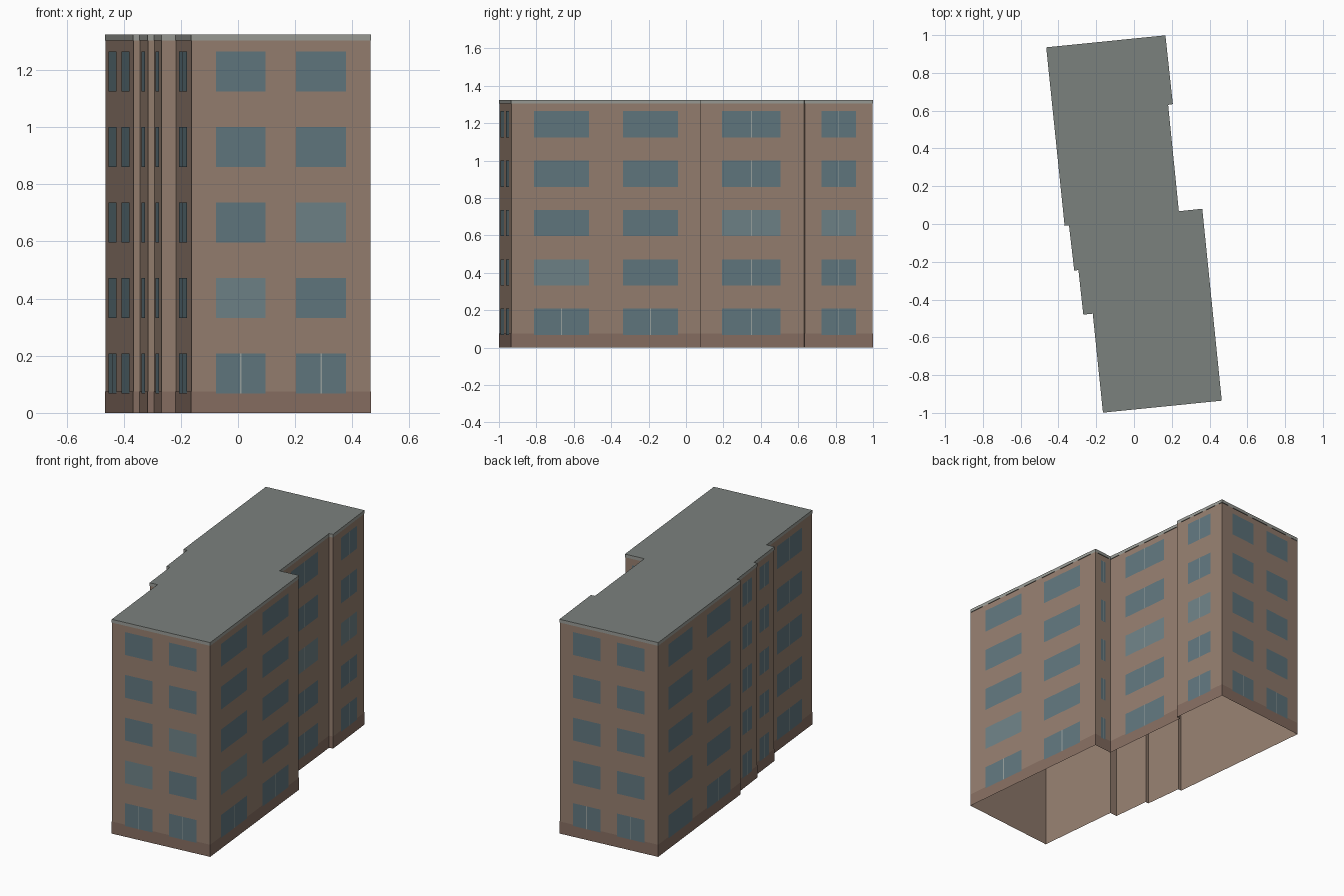
import bpy
from mathutils import Vector

if "Cube" in bpy.data.objects:
    bpy.data.objects.remove(bpy.data.objects["Cube"])

# Footprint, counter-clockwise from the front-left corner:
# corner x, y, and number of window columns on the wall that starts there
PLAN = [
    (-0.163, -0.997, 2), (0.463, -0.934, 2), (0.360, 0.079, 1), (0.236, 0.066, 1),
    (0.179, 0.632, 0), (0.204, 0.636, 1), (0.165, 0.997, 2), (-0.463, 0.934, 2),
    (-0.366, -0.008, 0), (-0.343, -0.005, 1), (-0.315, -0.245, 0),
    (-0.293, -0.242, 1), (-0.267, -0.478, 0), (-0.217, -0.473, 1),
]
CORNERS = [Vector((x, y, 0)) for x, y, n in PLAN]
N = len(CORNERS)
FLOORS, FLOOR_H, SILL, WIN_H = 5, 0.2643, 0.067, 0.141
BASE_TOP, WALL_TOP, TOP = 0.075, 1.304, 1.324
MARGIN, FILL = 0.032, 0.62
UP = Vector((0, 0, 1))


def material(name, rgb):
    m = bpy.data.materials.new(name)
    m.diffuse_color = (*[(c / 255) ** 2.2 for c in rgb], 1)
    m.use_nodes = True
    m.node_tree.nodes["Principled BSDF"].inputs["Base Color"].default_value = m.diffuse_color
    return m


def make(name, verts, faces, mats, indices=None):
    me = bpy.data.meshes.new(name)
    me.from_pydata([tuple(v) for v in verts], [], faces)
    for m in mats:
        me.materials.append(m)
    if indices:
        me.polygons.foreach_set("material_index", indices)
    me.update()
    ob = bpy.data.objects.new(name, me)
    bpy.context.collection.objects.link(ob)
    return ob


def outline(offset):
    """Footprint pushed outward by offset with mitred corners."""
    pts = []
    for i, p in enumerate(CORNERS):
        a = (p - CORNERS[i - 1]).normalized().cross(UP)
        b = (CORNERS[(i + 1) % N] - p).normalized().cross(UP)
        pts.append(p + (a + b) * offset / (1 + a.dot(b)))
    return pts


def band(name, offset, z0, z1, mats, lid=False):
    """Strip of wall around the footprint, optionally closed on top."""
    ring = outline(offset)
    verts = [p + UP * z0 for p in ring] + [p + UP * z1 for p in ring]
    faces = [(i, (i + 1) % N, N + (i + 1) % N, N + i) for i in range(N)]
    indices = [0] * N
    if lid:
        faces.append(tuple(range(N, 2 * N)))
        indices.append(1)
    return make(name, verts, faces, mats, indices)


brick = material("brick", (148, 126, 111))
plinth = material("plinth_brown", (134, 110, 98))
trim = material("trim_grey", (152, 154, 148))
roofing = material("roofing", (122, 128, 125))
glass = material("glass", (97, 118, 126))
pale_glass = material("pale_glass", (110, 129, 134))
frame = material("frame", (150, 160, 158))

# Open-bottomed shell: walls, plinth band and roof with its edge trim
band("walls", 0, 0, WALL_TOP, [brick])
band("plinth", 0.0015, 0, BASE_TOP, [plinth])
band("roof", 0.0015, WALL_TOP, TOP, [trim, roofing], lid=True)

# Windows and centre bars, laid out evenly along every wall
panes, bars = ([], [], []), ([], [], [])


def panel(store, centre, along, out, w, z, lift, mat=0):
    verts, faces, mats = store
    k = len(verts)
    c = centre + out * lift
    for s, h in ((-0.5, 0), (0.5, 0), (0.5, WIN_H), (-0.5, WIN_H)):
        verts.append(c + along * w * s + UP * (z + h))
    faces.append((k, k + 1, k + 2, k + 3))
    mats.append(mat)


PALE = {(0, 0, 1), (0, 1, 2), (1, 0, 1), (3, 0, 2), (5, 0, 2)}  # wall, column, floor
for wall, (x, y, count) in enumerate(PLAN):
    a, b = CORNERS[wall], CORNERS[(wall + 1) % N]
    along = (b - a).normalized()
    out = along.cross(UP)
    for col in range(count):
        step = ((b - a).length - 2 * MARGIN) / count
        centre = a + along * (MARGIN + step * (col + 0.5))
        for floor in range(FLOORS):
            z = SILL + floor * FLOOR_H
            panel(panes, centre, along, out, step * FILL, z, 0.0025,
                  int((wall, col, floor) in PALE))
            if floor == 0 or count == 1:
                panel(bars, centre, along, out, 0.005, z, 0.0032)

make("windows", panes[0], panes[1], [glass, pale_glass], panes[2])
make("window_bars", bars[0], bars[1], [frame])
